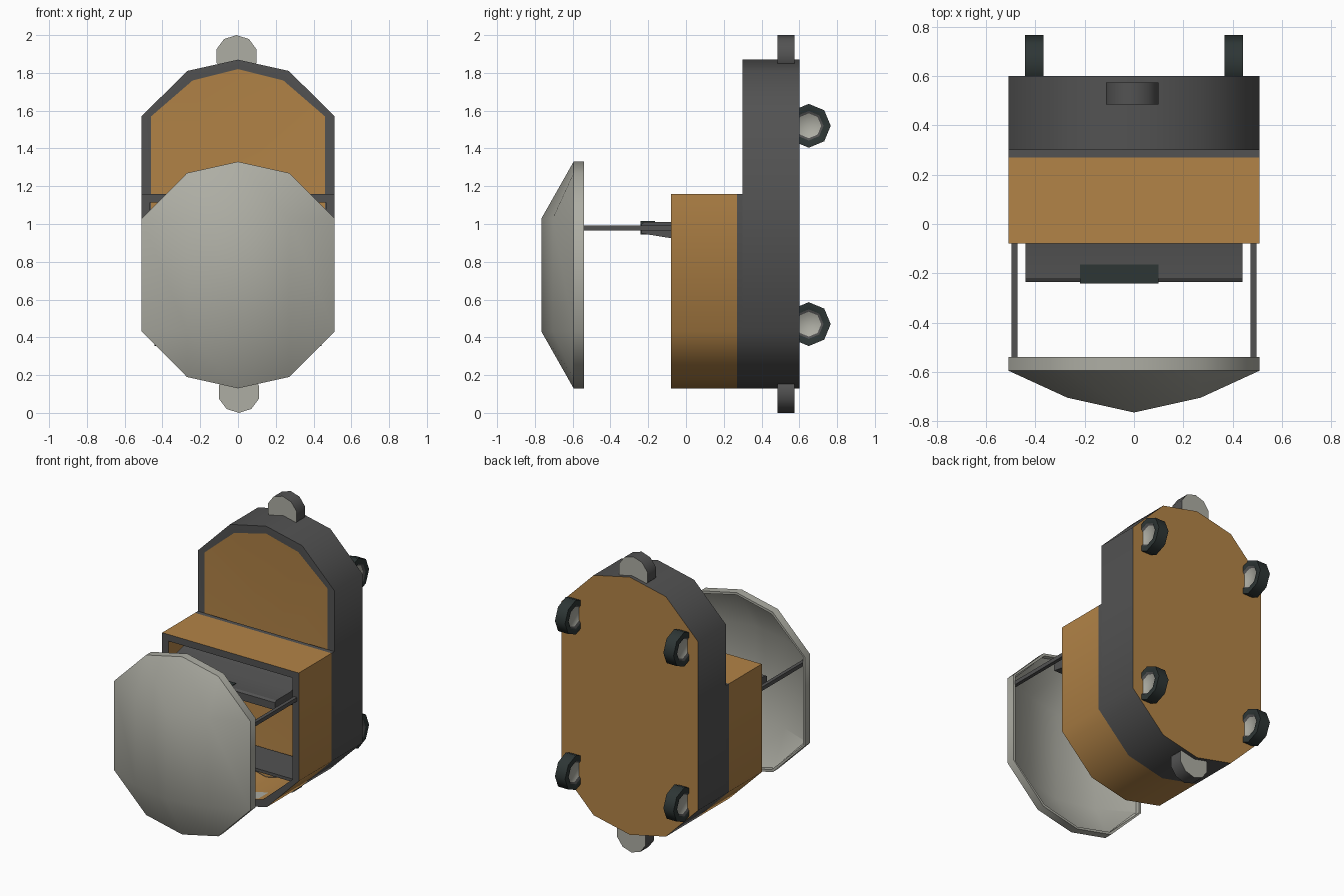
import bpy, bmesh, math

if "Cube" in bpy.data.objects:
    bpy.data.objects.remove(bpy.data.objects["Cube"])

def material(name, rgb):
    m = bpy.data.materials.new(name)
    m.diffuse_color = (*rgb, 1)
    m.use_nodes = True
    m.node_tree.nodes["Principled BSDF"].inputs["Base Color"].default_value = m.diffuse_color
    return m

BROWN = material("tan brown", (0.45, 0.23, 0.063))
DARK = material("charcoal grey", (0.085, 0.085, 0.085))
LIGHT = material("pale grey", (0.42, 0.42, 0.37))
TYRE = material("dark green grey", (0.027, 0.037, 0.036))

def finish(name, bm, mats, angle=50):
    bmesh.ops.recalc_face_normals(bm, faces=bm.faces)
    me = bpy.data.meshes.new(name)
    bm.to_mesh(me)
    bm.free()
    for m in mats:
        me.materials.append(m)
    ob = bpy.data.objects.new(name, me)
    bpy.context.collection.objects.link(ob)
    bpy.context.view_layer.objects.active = ob
    ob.select_set(True)
    bpy.ops.object.shade_smooth_by_angle(angle=math.radians(angle))
    ob.select_set(False)
    return ob

def loft(name, loops, strip_mats, mats, cap_start=None, cap_end=None, apex=None, angle=50):
    """Bridge equal loops; caps take a material index, apex = (point, index)."""
    bm = bmesh.new()
    rings = [[bm.verts.new(p) for p in lp] for lp in loops]
    n = len(rings[0])
    for a, b, mi in zip(rings, rings[1:], strip_mats):
        for i in range(n):
            j = (i + 1) % n
            bm.faces.new((a[i], a[j], b[j], b[i])).material_index = mi
    if cap_start is not None:
        bm.faces.new(rings[0]).material_index = cap_start
    if cap_end is not None:
        bm.faces.new(rings[-1]).material_index = cap_end
    if apex:
        v = bm.verts.new(apex[0])
        for i in range(n):
            bm.faces.new((rings[-1][i], rings[-1][(i + 1) % n], v)).material_index = apex[1]
    return finish(name, bm, mats, angle)

def at_y(outline, y):
    return [(x, y, z) for x, z in outline]

def capsule(top, bottom, t=0.0):
    """Faceted capsule outline, shrunk by t."""
    w, h = 0.51 - t, 0.27 - t * .6
    return [(w, bottom + 0.30), (w, top - 0.30), (h, top - 0.06 - t), (0, top - t),
            (-h, top - 0.06 - t), (-w, top - 0.30), (-w, bottom + 0.30),
            (-h, bottom + 0.06 + t), (0, bottom + t), (h, bottom + 0.06 + t)]

def bucket(t=0.0):
    """Flat-topped outline of the front box, shrunk by t."""
    w, h, b = 0.51 - t, 0.27 - t * .6, 0.13 + t
    return [(w, 0.43), (w, 1.16 - t), (-w, 1.16 - t), (-w, 0.43), (-h, b + 0.06), (0, b), (h, b + 0.06)]

def box(name, lo, hi, mat):
    (x0, y0, z0), (x1, y1, z1) = lo, hi
    sq = [(x0, z0), (x1, z0), (x1, z1), (x0, z1)]
    return loft(name, [at_y(sq, y0), at_y(sq, y1)], [0], [mat], 0, 0)

# Back shell: brown back, charcoal sides and rim, shallow brown hollow
loft("back_shell",
     [at_y(capsule(1.87, 0.13), 0.60), at_y(capsule(1.87, 0.13), 0.30), at_y(capsule(1.87, 0.13, 0.05), 0.30)],
     [0, 0], [DARK, BROWN], cap_start=1, apex=((0, 0.38, 1.0), 1))

# Front box: hollow tube with charcoal front rim, brown walls
loft("front_box",
     [at_y(bucket(), 0.27), at_y(bucket(), -0.08), at_y(bucket(0.045), -0.08), at_y(bucket(0.045), 0.30)],
     [0, 1, 0], [BROWN, DARK])

# Charcoal collar joining box and shell
loft("box_collar",
     [at_y(bucket(), 0.30), at_y(bucket(), 0.27), at_y(bucket(0.043), 0.27), at_y(bucket(0.043), 0.30)],
     [0, 0, 0], [DARK])

# Pale plate on the floor of the box
sole = [(0.20, 0.2245), (0, 0.18), (-0.20, 0.2245), (-0.20, 0.2185), (0, 0.174), (0.20, 0.2185)]
loft("floor_plate", [at_y(sole, -0.07), at_y(sole, 0.04)], [0], [LIGHT], 0, 0)

# Sliding tray with sloping top and underside
profile = [(-0.235, 0.95), (-0.235, 1.0), (-0.22, 1.01), (-0.07, 1.01), (0.25, 1.10), (0.25, 0.80), (-0.08, 0.925)]
loft("tray", [[(x, y, z) for y, z in profile] for x in (-0.44, 0.44)], [0], [DARK], 0, 0, angle=30)
box("tray_handle", (-0.22, -0.241, 0.945), (0.10, -0.165, 1.015), TYRE)

# Lower shelf inside the box
box("lower_shelf", (-0.405, 0.02, 0.355), (0.405, 0.29, 0.375), DARK)

# Door: faceted dome with a central ridge, doubled for the inside, plus rim
def dome(shift, t):
    rows = []
    for z, middle in ((1.33 - t, False), (1.03, True), (0.43, True), (0.13 + t, False)):
        row = []
        for x, drop, y in ((-0.51, .30, -.595), (-0.27, .06, -.705), (0, 0, -.765), (0.27, .06, -.705), (0.51, .30, -.595)):
            xx = x * (1 - t / 0.51)
            if middle:
                row.append((xx, y + shift, z))
            else:
                row.append((xx, -.595 + shift, z - drop if z > .7 else z + drop))
        rows.append(row)
    return rows

bm = bmesh.new()
for shift, t in ((0, 0), (0.025, 0.015)):
    rows = [[bm.verts.new(p) for p in r] for r in dome(shift, t)]
    for a, b in zip(rows, rows[1:]):
        for i in range(4):
            bm.faces.new((a[i], a[i + 1], b[i + 1], b[i]))
bmesh.ops.remove_doubles(bm, verts=bm.verts, dist=0.004)
finish("door_dome", bm, [LIGHT])
rim_out, rim_in = capsule(1.33, 0.13), capsule(1.33, 0.13, 0.015)
loft("door_rim", [at_y(rim_out, -0.595), at_y(rim_out, -0.54), at_y(rim_in, -0.54), at_y(rim_in, -0.57)],
     [0, 0, 0], [LIGHT])

# Door rods
for s, side in ((-1, "left"), (1, "right")):
    box("door_rod_" + side, (s * 0.485 - 0.012, -0.575, 0.966), (s * 0.485 + 0.012, -0.07, 0.992), DARK)

# Top and bottom lugs: pale faces, charcoal edge
for name, cx, cz in (("top_lug", -0.008, 1.89), ("bottom_lug", 0.005, 0.11)):
    ring = [(cx + 0.112 * math.cos(math.tau * (i + .5) / 10), cz + 0.11 * math.sin(math.tau * (i + .5) / 10))
            for i in range(10)]
    loft(name, [at_y(ring, 0.485), at_y(ring, 0.575)], [0], [DARK, LIGHT], 1, 1)

# Four rear wheels: octagonal tyre with recessed pale hubs
def wheel_ring(x, r, cz):
    return [(x, 0.65 + r * math.cos(math.tau * i / 8), cz + r * math.sin(math.tau * i / 8)) for i in range(8)]

for cz, level in ((1.52, "upper"), (0.47, "lower")):
    for s, side in ((-1, "left"), (1, "right")):
        c = s * 0.405
        steps = [(-0.026, 0.066), (-0.038, 0.078), (-0.038, 0.116), (0.038, 0.116), (0.038, 0.078), (0.026, 0.066)]
        loft(f"{level}_wheel_{side}", [wheel_ring(c + d, r, cz) for d, r in steps],
             [2, 0, 0, 0, 2], [TYRE, LIGHT, DARK], 1, 1)
